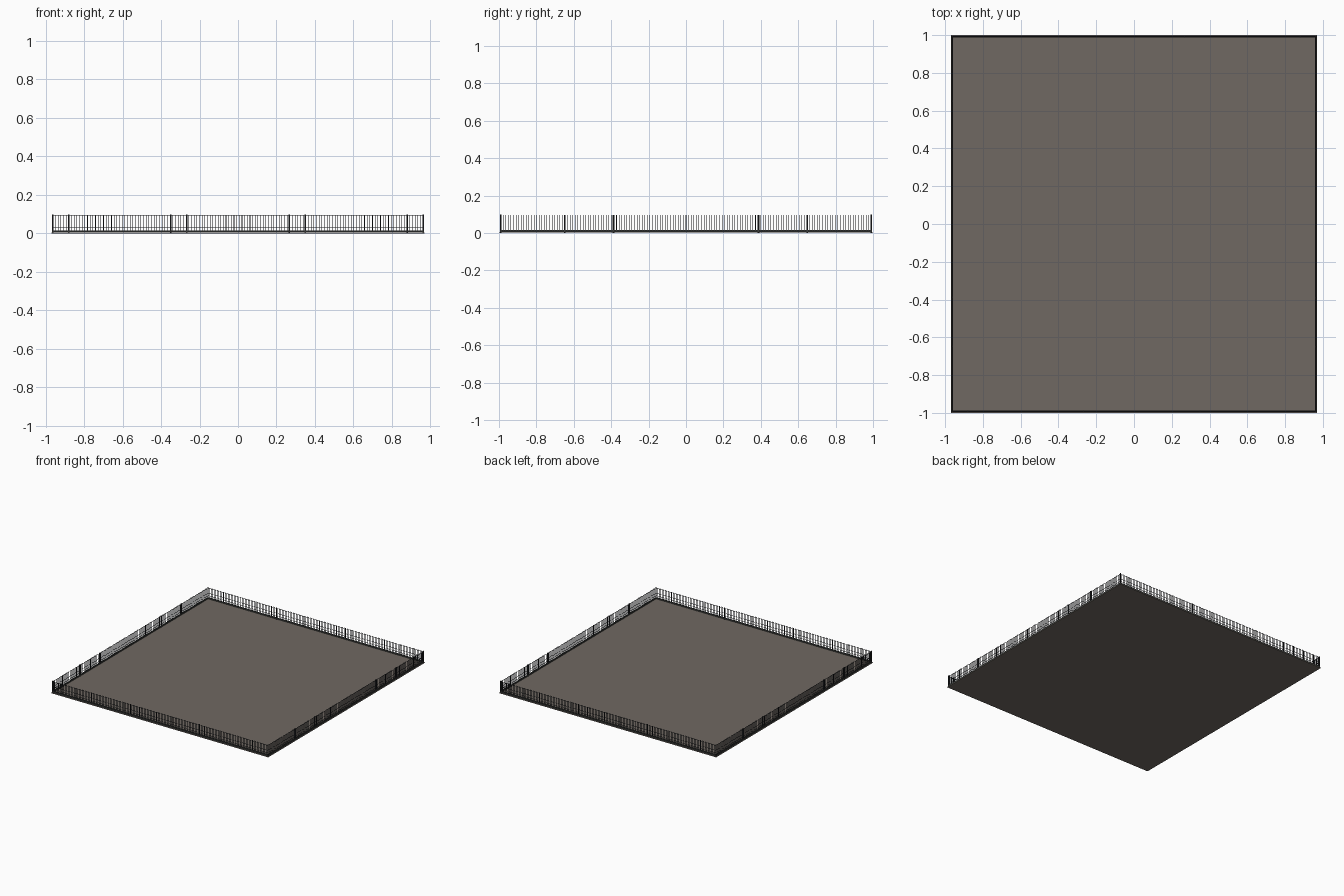
import bpy, bmesh
from mathutils import Matrix, Vector

if "Cube" in bpy.data.objects:
    bpy.data.objects.remove(bpy.data.objects["Cube"])

FX, FY = 0.962, 0.991      # fence lines
BAR_TOP = 0.096


def material(name, rgb):
    m = bpy.data.materials.new(name)
    m.diffuse_color = (*rgb, 1)
    m.use_nodes = True
    m.node_tree.nodes["Principled BSDF"].inputs["Base Color"].default_value = m.diffuse_color
    return m


PAVING = material("warm grey paving", (0.16, 0.14, 0.122))
KERB = material("dark grey kerb", (0.045, 0.048, 0.045))
IRON = material("blue black iron", (0.02, 0.023, 0.028))
POST = material("black post", (0.012, 0.013, 0.015))


def boxes(name, mat, items):
    """One object from (centre, size) boxes."""
    bm = bmesh.new()
    for c, s in items:
        bmesh.ops.create_cube(bm, size=1, matrix=Matrix.Translation(Vector(c)) @ Matrix.Diagonal((*s, 1)))
    me = bpy.data.meshes.new(name)
    bm.to_mesh(me)
    bm.free()
    me.materials.append(mat)
    ob = bpy.data.objects.new(name, me)
    bpy.context.collection.objects.link(ob)
    return ob


def fence(name, along_x, side, posts):
    """A straight fence; u runs along it, the other axis is fixed."""
    half, fixed = (FX, side * FY) if along_x else (FY, side * FX)

    def item(u, z0, z1, lu, lv):
        c = (u, fixed, (z0 + z1) / 2) if along_x else (fixed, u, (z0 + z1) / 2)
        s = (lu, lv, z1 - z0) if along_x else (lv, lu, z1 - z0)
        return c, s

    # Low kerb beam
    boxes(name + "_kerb", KERB, [item(0, 0.006, 0.016, 2 * half + 0.008, 0.008)])
    # Horizontal rails
    boxes(name + "_rails", IRON,
          [item(0, z - 0.001, z + 0.001, 2 * half, 0.002) for z in (0.03, 0.051, 0.091)])
    # Closely spaced upright bars
    n = round(2 * half / 0.0138)
    boxes(name + "_bars", IRON,
          [item(-half + 2 * half * i / n, 0.014, BAR_TOP, 0.0028, 0.0028) for i in range(n + 1)])
    # Main posts
    boxes(name + "_posts", POST, [item(u, 0.002, 0.097, 0.007, 0.007) for u in posts])


# Ground slab
boxes("ground_slab", PAVING, [((0, 0, 0.002), (1.94, 2.0, 0.004))])

# Fences on the four sides
front_posts = [-0.88, -0.267, 0.349, FX]
side_posts = [-0.65, -0.39, 0.387, 0.648]
fence("front_fence", True, -1, front_posts)
fence("back_fence", True, 1, [-u for u in front_posts])
fence("right_fence", False, 1, side_posts)
fence("left_fence", False, -1, [-u for u in side_posts])

# Corner posts
boxes("corner_posts", POST,
      [((sx * FX, sy * FY, 0.05), (0.007, 0.007, 0.096)) for sx in (-1, 1) for sy in (-1, 1)])
